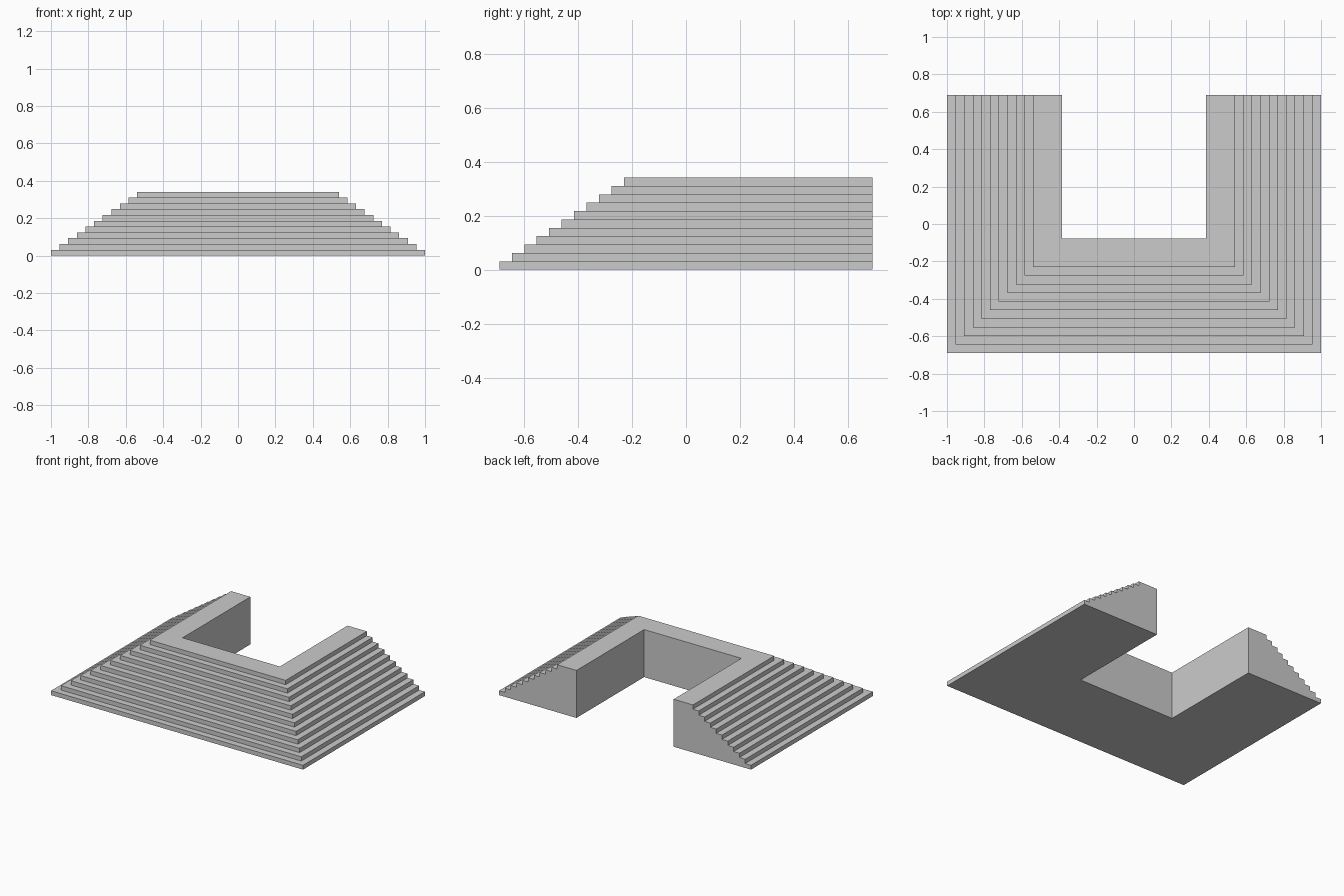
import bpy
import bmesh

if "Cube" in bpy.data.objects:
    bpy.data.objects.remove(bpy.data.objects["Cube"])

STEPS = 11
RISE = 0.341 / STEPS
TREAD = 0.0461
DEPTH = 0.614          # outer edge to inner wall
HALF_X, HALF_Y = 1.0, 0.691

# Stepped cross-section: (inset from outer edge, height)
profile = []
for i in range(STEPS):
    profile += [(i * TREAD, i * RISE), (i * TREAD, (i + 1) * RISE)]
profile += [(DEPTH, STEPS * RISE), (DEPTH, 0)]

# Sweep around the U with mitred corners: back left, front left, front right, back right
stations = [
    lambda d: (-HALF_X + d, HALF_Y),
    lambda d: (-HALF_X + d, -HALF_Y + d),
    lambda d: (HALF_X - d, -HALF_Y + d),
    lambda d: (HALF_X - d, HALF_Y),
]
bm = bmesh.new()
rings = [[bm.verts.new((*place(d), z)) for d, z in profile] for place in stations]
n = len(profile)
for a, b in zip(rings, rings[1:]):
    for i in range(n):
        j = (i + 1) % n
        bm.faces.new((a[i], a[j], b[j], b[i]))

# Flat back ends
bm.faces.new(rings[0])
bm.faces.new(rings[-1][::-1])
bmesh.ops.recalc_face_normals(bm, faces=bm.faces)

mesh = bpy.data.meshes.new("wraparound_steps")
bm.to_mesh(mesh)
bm.free()
steps = bpy.data.objects.new("wraparound_steps", mesh)
bpy.context.collection.objects.link(steps)
